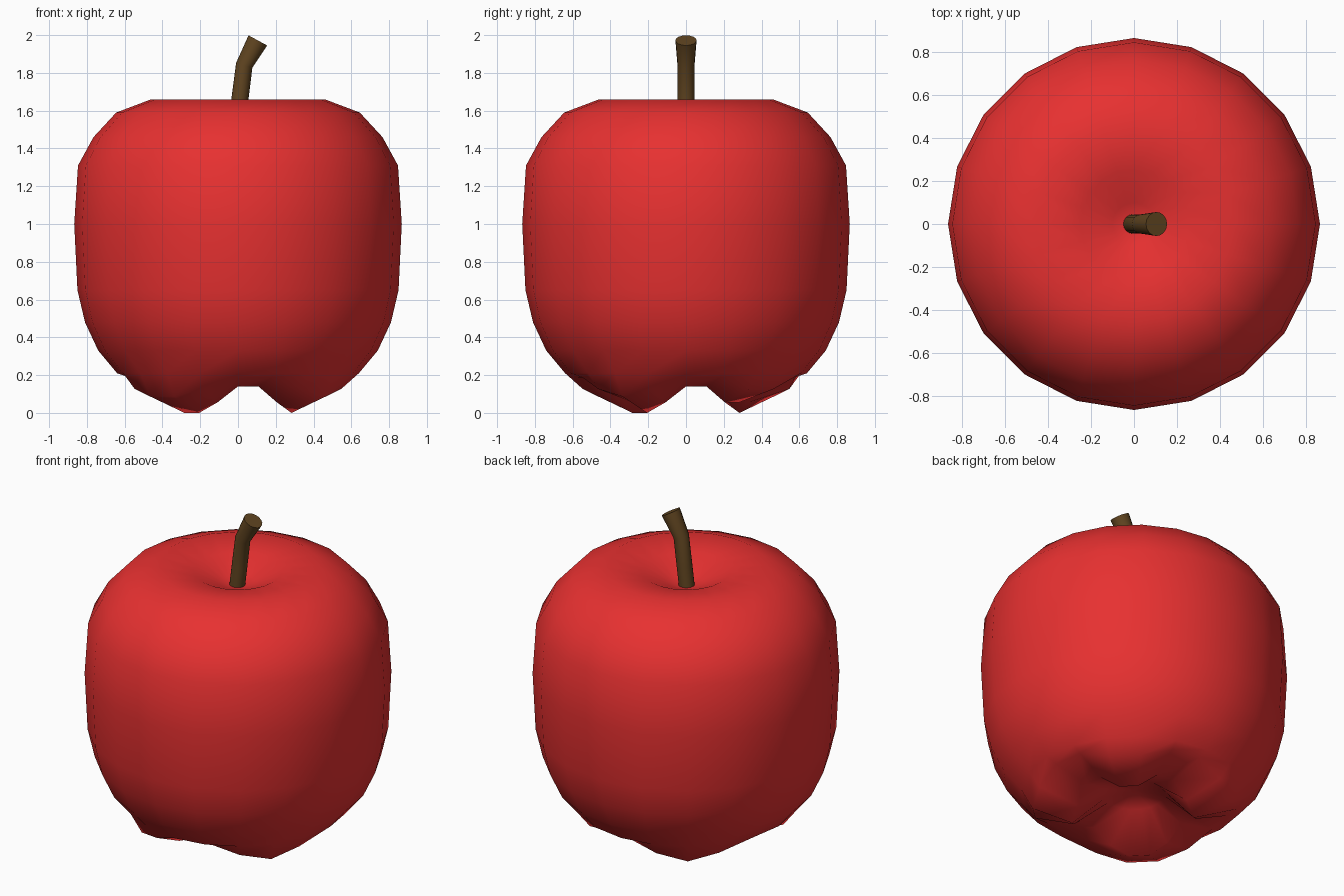
import bpy, bmesh, math
from mathutils import Vector

if "Cube" in bpy.data.objects:
    bpy.data.objects.remove(bpy.data.objects["Cube"])

def material(name, color):
    m = bpy.data.materials.new(name)
    m.diffuse_color = color
    m.use_nodes = True
    m.node_tree.nodes["Principled BSDF"].inputs["Base Color"].default_value = m.diffuse_color
    return m

def skin(name, rings, start, end, mat):
    """Join rings of points into a closed smooth skin with pole points."""
    bm = bmesh.new()
    loops = [[bm.verts.new(p) for p in ring] for ring in rings]
    n = len(loops[0])
    for a, b in zip(loops, loops[1:]):
        for i in range(n):
            j = (i + 1) % n
            bm.faces.new((a[i], a[j], b[j], b[i]))
    for loop, pole in ((loops[0], start), (loops[-1], end)):
        p = bm.verts.new(pole)
        for i in range(n):
            bm.faces.new((loop[i], loop[(i + 1) % n], p))
    bmesh.ops.recalc_face_normals(bm, faces=bm.faces)
    me = bpy.data.meshes.new(name)
    bm.to_mesh(me)
    bm.free()
    ob = bpy.data.objects.new(name, me)
    bpy.context.collection.objects.link(ob)
    me.materials.append(mat)
    for f in me.polygons:
        f.use_smooth = True
    return ob

# Apple body: (radius, height, how far the bottom lobes pull down)
profile = [(0.17, 0.20, 0), (0.35, 0.14, 0.14), (0.575, 0.187, 0.10), (0.64, 0.21, 0),
           (0.74, 0.33, 0), (0.81, 0.48, 0), (0.85, 0.65, 0), (0.867, 1.0, 0),
           (0.847, 1.31, 0), (0.765, 1.46, 0), (0.645, 1.59, 0), (0.46, 1.66, 0),
           (0.25, 1.63, 0), (0.10, 1.56, 0)]
# Lobe strength around the 20 sides
lobes = [0, 0, .6, .6, 0, 0, .6, 1, .6, 0, 0, .6, 1, 1, .6, 0, 0, .6, 1, .6]
rings = [[(r * math.cos(math.tau * k / 20), r * math.sin(math.tau * k / 20), z - d * w)
          for k, w in enumerate(lobes)] for r, z, d in profile]
skin("apple_body", rings, (0, 0, 0.23), (0, 0, 1.535), material("apple_red", (0.8, 0.03, 0.03, 1)))

# Bent stem: (x, z, radius, tilt of the section)
path = [(-0.01, 1.50, 0.045, 0.1), (0.01, 1.66, 0.045, 0.12),
        (0.033, 1.84, 0.045, 0.3), (0.105, 1.972, 0.056, 0.5)]
stem_rings = []
for x, z, r, t in path:
    u = Vector((math.cos(t), 0, -math.sin(t)))
    stem_rings.append([Vector((x, 0, z)) + u * r * math.cos(a) + Vector((0, r * math.sin(a), 0))
                       for a in (math.tau * k / 16 for k in range(16))])
stem = skin("stem", stem_rings, (-0.01, 0, 1.50), (0.105, 0, 1.972),
            material("stem_brown", (0.12, 0.06, 0.015, 1)))
bpy.context.view_layer.objects.active = stem
stem.select_set(True)
bpy.ops.object.shade_smooth_by_angle(angle=math.radians(45))
